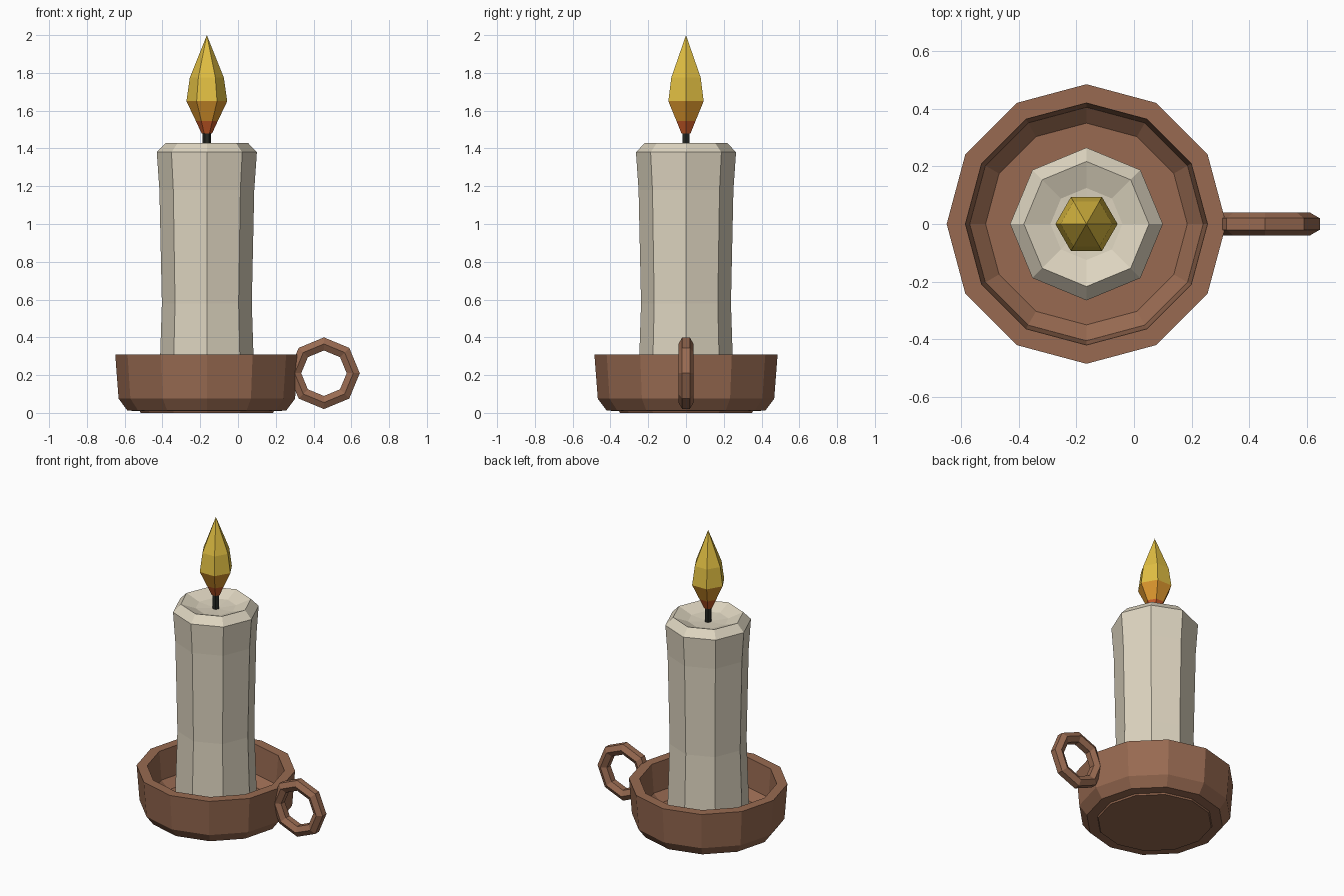
import bpy, bmesh, math
from mathutils import Matrix

if "Cube" in bpy.data.objects:
    bpy.data.objects.remove(bpy.data.objects["Cube"])

AXIS_X = -0.165  # shared axis of dish, candle and flame


def srgb(r, g, b):
    f = lambda c: c / 12.92 if c <= 0.04045 else ((c + 0.055) / 1.055) ** 2.4
    return (f(r / 255), f(g / 255), f(b / 255), 1)


def material(name, *rgb):
    m = bpy.data.materials.new(name)
    m.diffuse_color = srgb(*rgb)
    m.use_nodes = True
    m.node_tree.nodes["Principled BSDF"].inputs["Base Color"].default_value = m.diffuse_color
    return m


clay = material("brown clay", 152, 106, 81)
wax = material("cream wax", 222, 213, 192)
char = material("charred wick", 38, 40, 36)
yellow = material("flame yellow", 224, 190, 66)
orange = material("flame orange", 222, 152, 46)
red = material("flame red", 200, 90, 40)


def lathe(name, profile, sides, mats, closed=False, pick=None, matrix=None):
    """Spin a (radius, z) profile; radius 0 becomes a single pole point."""
    bm = bmesh.new()
    rings = []
    for r, z in profile:
        if r == 0:
            rings.append([bm.verts.new((0, 0, z))] * sides)
        else:
            rings.append([bm.verts.new((r * math.cos(2 * math.pi * i / sides),
                                        r * math.sin(2 * math.pi * i / sides), z))
                          for i in range(sides)])
    pairs = list(zip(rings, rings[1:]))
    if closed:
        pairs.append((rings[-1], rings[0]))
    for a, b in pairs:
        for i in range(sides):
            j = (i + 1) % sides
            quad = list(dict.fromkeys((a[i], a[j], b[j], b[i])))
            face = bm.faces.new(quad)
            if pick:
                face.material_index = pick(face.calc_center_median().z)
    bmesh.ops.recalc_face_normals(bm, faces=bm.faces)
    bm.transform(matrix or Matrix.Translation((AXIS_X, 0, 0)))
    me = bpy.data.meshes.new(name)
    bm.to_mesh(me)
    bm.free()
    for m in mats:
        me.materials.append(m)
    ob = bpy.data.objects.new(name, me)
    bpy.context.collection.objects.link(ob)
    return ob


# Dish: foot, outer wall, rim, inner wall, floor
lathe("dish", [(0, 0), (0.35, 0), (0.355, 0.01), (0.42, 0.012), (0.467, 0.075),
               (0.485, 0.31), (0.42, 0.31), (0.405, 0.12), (0.35, 0.07), (0, 0.07)],
      12, [clay])

# Candle with a bevelled lip and a sunken top
lathe("candle", [(0, 0.06), (0.255, 0.06), (0.238, 0.58), (0.251, 1.18),
                 (0.265, 1.38), (0.217, 1.43), (0.125, 1.395), (0, 1.385)],
      8, [wax])

# Wick
lathe("wick", [(0, 1.37), (0.022, 1.37), (0.022, 1.5), (0, 1.5)], 6, [char])

# Flame, coloured by height
lathe("flame", [(0, 1.48), (0.028, 1.48), (0.058, 1.545), (0.108, 1.65),
                (0.09, 1.775), (0, 2.0)], 6, [red, orange, yellow],
      pick=lambda z: 0 if z < 1.54 else 1 if z < 1.65 else 2)

# Ring handle: hexagonal section swept round an octagon, stood upright
section = [(0.155 + 0.04 * math.cos(math.radians(30 + 60 * k)),
            0.04 * math.sin(math.radians(30 + 60 * k))) for k in range(6)]
lathe("ring_handle", section, 8, [clay], closed=True,
      matrix=Matrix.Translation((0.455, 0, 0.21)) @ Matrix.Rotation(math.pi / 2, 4, 'X'))
